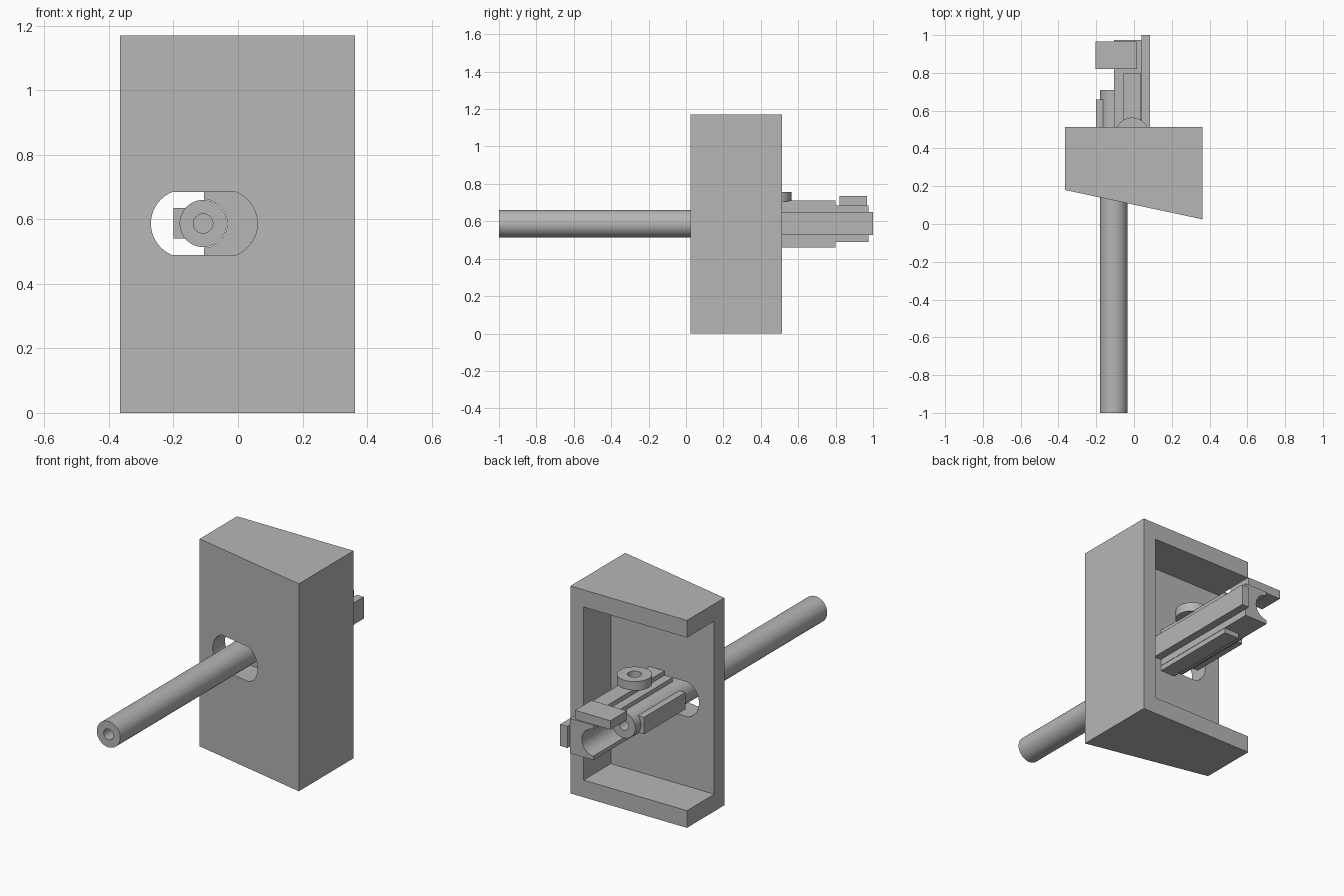
import bpy, bmesh, math
from mathutils import Vector, Matrix

cube = bpy.data.objects.get("Cube")
if cube:
    bpy.data.objects.remove(cube, do_unlink=True)

grey = bpy.data.materials.new("plain grey")
grey.use_nodes = True
COLOUR = (0.47, 0.47, 0.47, 1)
grey.diffuse_color = COLOUR
grey.node_tree.nodes["Principled BSDF"].inputs["Base Color"].default_value = COLOUR


def finish(name, bm):
    """Turn a bmesh into a shaded object."""
    bmesh.ops.remove_doubles(bm, verts=bm.verts, dist=1e-5)
    bmesh.ops.recalc_face_normals(bm, faces=bm.faces)
    mesh = bpy.data.meshes.new(name)
    bm.to_mesh(mesh)
    bm.free()
    mesh.materials.append(grey)
    ob = bpy.data.objects.new(name, mesh)
    bpy.context.collection.objects.link(ob)
    shade(ob)
    return ob


def shade(ob):
    bpy.ops.object.select_all(action='DESELECT')
    ob.select_set(True)
    bpy.context.view_layer.objects.active = ob
    bpy.ops.object.shade_smooth_by_angle(angle=math.radians(30))


def prism(name, points, start, end, axis='Y'):
    """Extrude an outline: (x, z) along Y or (x, y) along Z."""
    def place(p, t):
        return (p[0], t, p[1]) if axis == 'Y' else (p[0], p[1], t)
    bm = bmesh.new()
    face = bm.faces.new([bm.verts.new(place(p, start)) for p in points])
    new = bmesh.ops.extrude_face_region(bm, geom=[face])["geom"]
    moved = [v for v in new if isinstance(v, bmesh.types.BMVert)]
    bmesh.ops.translate(bm, verts=moved, vec=Vector(place((0, 0), end - start)))
    return finish(name, bm)


def box(name, x, y, z):
    return prism(name, [(x[0], z[0]), (x[1], z[0]), (x[1], z[1]), (x[0], z[1])], *y)


def lathe(name, profile, centre, along_y=False, steps=64):
    """Spin a (radius, height) profile around its axis."""
    bm = bmesh.new()
    verts = [bm.verts.new((r, 0, h)) for r, h in profile]
    edges = [bm.edges.new(pair) for pair in zip(verts, verts[1:])]
    bmesh.ops.spin(bm, geom=verts + edges, cent=(0, 0, 0), axis=(0, 0, 1),
                   angle=math.tau, steps=steps)
    if along_y:
        bm.transform(Matrix.Rotation(-math.pi / 2, 4, 'X'))
    bm.transform(Matrix.Translation(centre))
    return finish(name, bm)


def arc(cx, cz, r, a0, a1, n=24):
    angles = [a0 + (a1 - a0) * i / n for i in range(n + 1)]
    return [(cx + r * math.cos(a), cz + r * math.sin(a)) for a in angles]


def cut(target, cutter):
    cutter.hide_render = True
    mod = target.modifiers.new("cut", 'BOOLEAN')
    mod.operation, mod.solver, mod.object = 'DIFFERENCE', 'EXACT', cutter
    bpy.context.view_layer.objects.active = target
    bpy.ops.object.modifier_apply(modifier=mod.name)
    bpy.data.objects.remove(cutter, do_unlink=True)
    shade(target)


AXIS_X, AXIS_Z = -0.108, 0.587
WALL = 0.27                      # inner face of the front wall

# Housing: slanted front, pocket open to the back and one side, slotted front
housing = prism("housing", [(-0.365, 0.18), (0.362, 0.025), (0.362, 0.513), (-0.365, 0.513)],
                0, 1.17, 'Z')
cut(housing, box("pocket_cutter", (-0.6, 0.28), (WALL, 0.8), (0.097, 1.073)))
R, HALF = 0.105, 0.0975
a = math.asin(HALF / R)
slot = arc(0.06 - R, AXIS_Z, R, -a, a) + arc(-0.27 + R, AXIS_Z, R, math.pi - a, math.pi + a)
cut(housing, prism("slot_cutter", slot, -0.2, 0.4))

# Rod with a blind bore at each end
lathe("rod", [(0, -0.88), (0.03, -0.88), (0.03, -1), (0.073, -1),
              (0.073, 0.71), (0.03, 0.71), (0.03, 0.6), (0, 0.6)],
      (AXIS_X, 0, AXIS_Z), along_y=True)
box("rod_key", (-0.2, -0.15), (0.29, 0.66), (0.54, 0.635))

# Cradle: block with a round groove beside the rod
groove = arc(AXIS_X, AXIS_Z, 0.075, math.radians(87.7), math.radians(-87.7))
prism("cradle", [(-0.105, 0.685)] + groove + [(-0.105, 0.489), (0.04, 0.489), (0.04, 0.685)],
      WALL, 0.975)

# Rails above and below the cradle, and the long side plate
for name, z in (("upper_rail", (0.685, 0.71)), ("lower_rail", (0.46, 0.489))):
    box(name, (-0.055, 0.038), (WALL, 0.80), z)
box("side_plate", (0.04, 0.085), (WALL, 1.0), (0.528, 0.65))

# Clip across the cradle end and ring on the upper rail
box("clip", (-0.205, 0.015), (0.82, 0.967), (0.685, 0.735))
lathe("ring", [(0.037, 0.705), (0.09, 0.705), (0.09, 0.757), (0.037, 0.757), (0.037, 0.705)],
      (-0.01, 0.473, 0))
